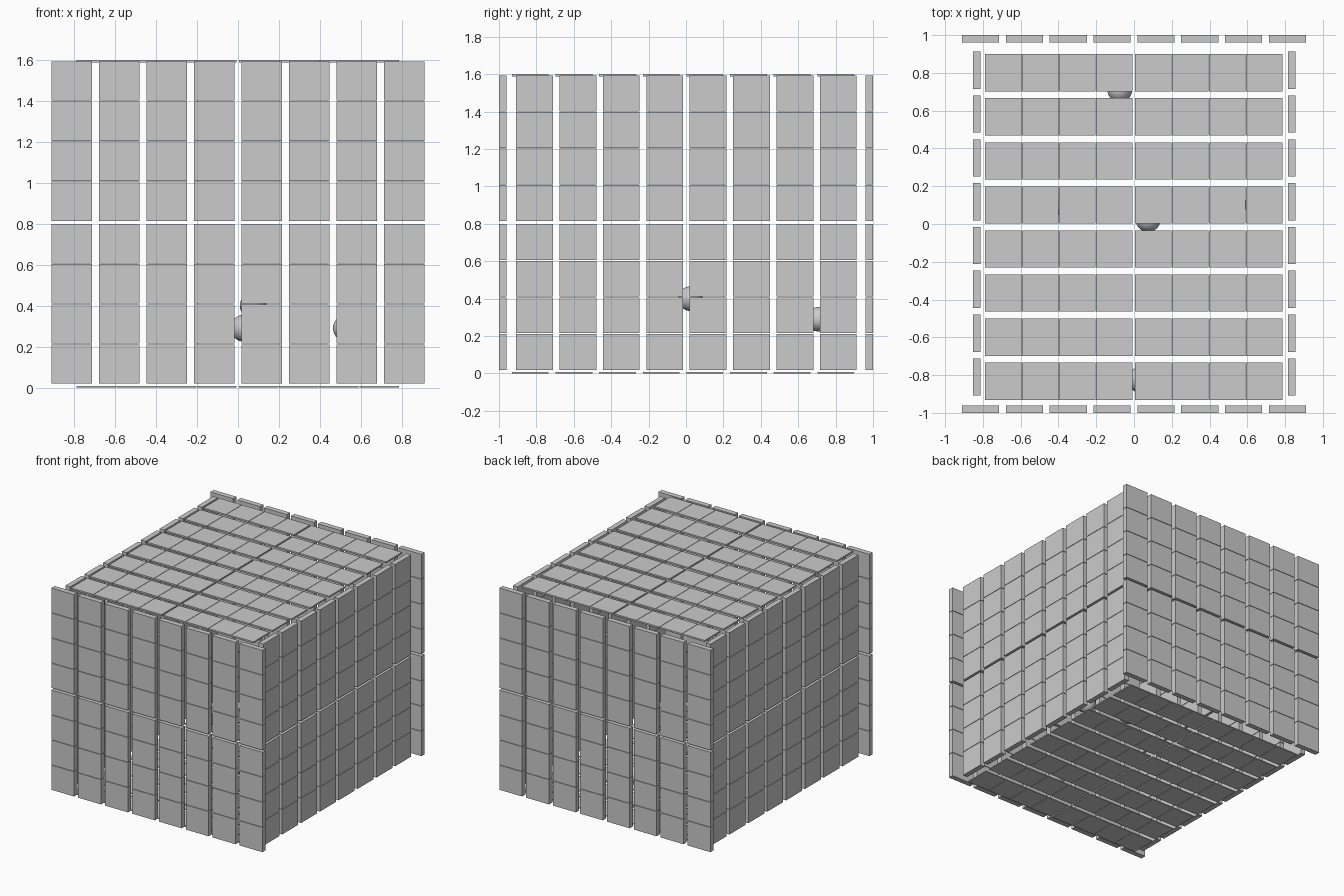
import bpy, bmesh
from mathutils import Matrix, Vector

if "Cube" in bpy.data.objects:
    bpy.data.objects.remove(bpy.data.objects["Cube"])

TILE = 0.197          # long-gap tile width
PITCH = 0.232         # spacing across the wide gaps


def tile_panel(name, centers, size):
    """One object holding a box at every centre."""
    bm = bmesh.new()
    for c in centers:
        m = Matrix.Translation(c) @ Matrix.Diagonal(Vector((*size, 1.0)))
        bmesh.ops.create_cube(bm, size=1.0, matrix=m)
    mesh = bpy.data.meshes.new(name)
    bm.to_mesh(mesh)
    bm.free()
    ob = bpy.data.objects.new(name, mesh)
    bpy.context.collection.objects.link(ob)
    return ob


# Tile rows: wide gaps one way, two tight groups of four the other way
wide = [(i - 3.5) * PITCH for i in range(8)]
rows_y = [-0.016 + (i - 3.5) * 0.2333 for i in range(8)]
levels = [z0 + 0.0975 + i * 0.1955 for z0 in (0.018, 0.813) for i in range(4)]
tight_x = [s * (0.103 + i * 0.196) - 0.002 for s in (-1, 1) for i in range(4)]

# Front and back walls
for name, y in (("front_wall", -0.98), ("back_wall", 0.98)):
    tile_panel(name, [(x, y, z) for x in wide for z in levels], (TILE, 0.04, 0.192))

# Left and right walls
for name, x in (("left_wall", -0.832), ("right_wall", 0.835)):
    tile_panel(name, [(x, y + 0.002, z) for y in wide for z in levels], (0.04, TILE, 0.192))

# Roof and floor
for name, z, t in (("roof", 1.594, 0.012), ("floor", 0.004, 0.008)):
    tile_panel(name, [(x, y, z) for x in tight_x for y in rows_y], (0.193, TILE, t))

# Balls inside the box
balls = {
    "ball_center": (0.075, 0.024, 0.40),
    "ball_back": (-0.075, 0.711, 0.29),
    "ball_front": (0.03, -0.825, 0.29),
    "ball_right": (0.53, 0.10, 0.29),
    "ball_left": (-0.36, 0.10, 0.29),
}
for name, loc in balls.items():
    bpy.ops.mesh.primitive_uv_sphere_add(segments=32, ring_count=16, radius=0.066, location=loc)
    bpy.context.object.name = name
    bpy.ops.object.shade_smooth()
